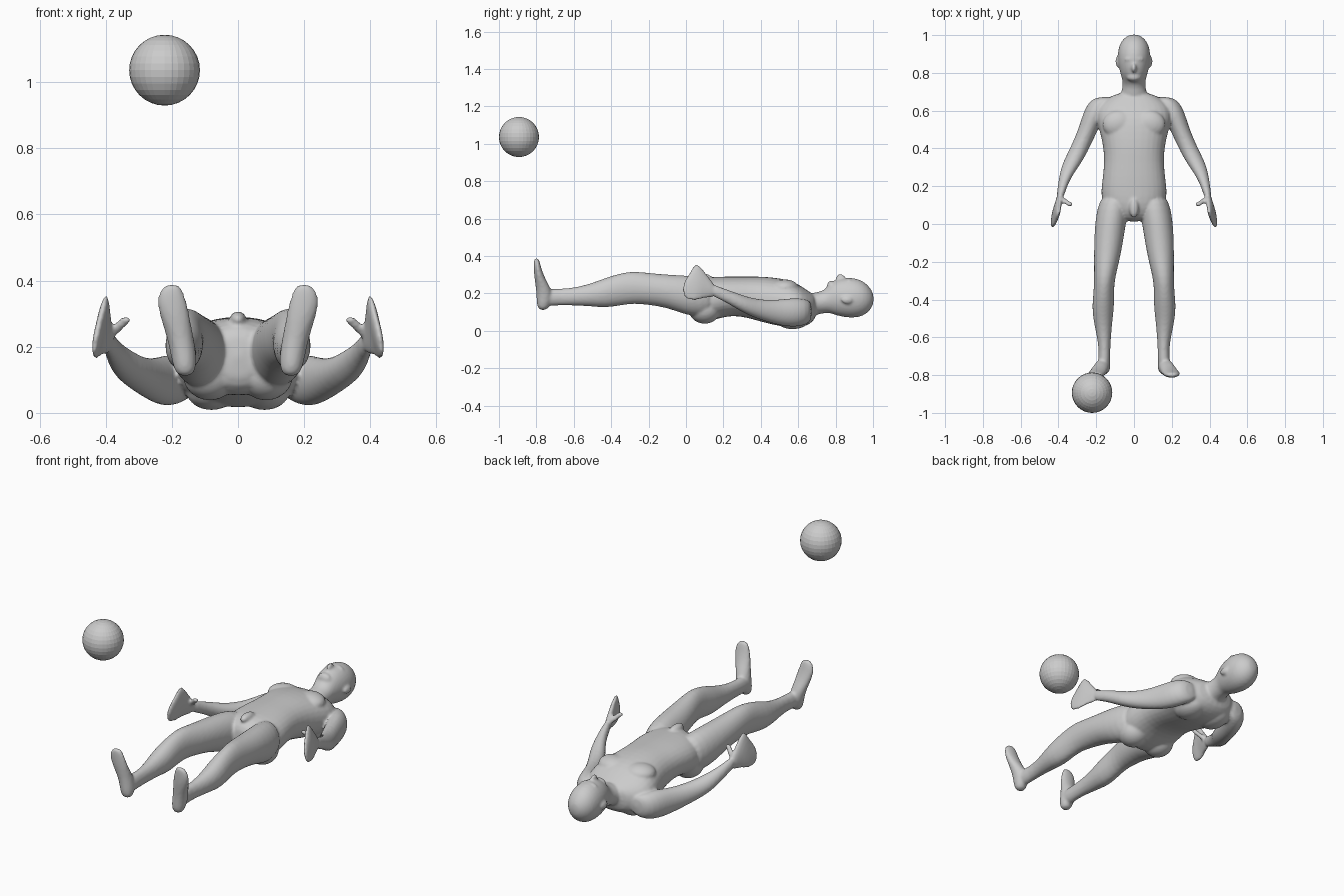
import bpy, bmesh, math
from mathutils import Matrix, Vector

grey = bpy.data.materials.new("plain grey")
grey.diffuse_color = (0.6, 0.6, 0.6, 1)
SIDES = 16


def loft(bm, rings, axis="y", side=1, power=1.0):
    """Closed tube through rings of (position on axis, centre 1, centre 2, radius 1, radius 2, tilt)."""
    loops = []
    for p, c1, c2, r1, r2, *tilt in rings:
        t = tilt[0] if tilt else 0
        loop = []
        for i in range(SIDES):
            a = 2 * math.pi * i / SIDES
            ca, sa = math.cos(a), math.sin(a)
            u = r1 * math.copysign(abs(ca) ** power, ca)
            v = r2 * math.copysign(abs(sa) ** power, sa)
            x = c1 + u * math.cos(t) - v * math.sin(t)
            w = c2 + u * math.sin(t) + v * math.cos(t)
            co = (x * side, p, w) if axis == "y" else (x * side, w, p)
            loop.append(bm.verts.new(co))
        loops.append(loop)
    for a, b in zip(loops, loops[1:]):
        for i in range(SIDES):
            j = (i + 1) % SIDES
            bm.faces.new((a[i], a[j], b[j], b[i]))
    bm.faces.new(loops[0])
    bm.faces.new(loops[-1])


def blob(bm, centre, radii, turn=0):
    """Ellipsoid, turned about z."""
    m = Matrix.Translation(centre) @ Matrix.Rotation(turn, 4, "Z") @ Matrix.Diagonal((*radii, 1))
    bmesh.ops.create_uvsphere(bm, u_segments=16, v_segments=10, radius=1, matrix=m)


def finish(name, bm, smooth):
    bmesh.ops.recalc_face_normals(bm, faces=bm.faces)
    mesh = bpy.data.meshes.new(name)
    bm.to_mesh(mesh)
    bm.free()
    mesh.materials.append(grey)
    for p in mesh.polygons:
        p.use_smooth = smooth
    ob = bpy.data.objects.new(name, mesh)
    bpy.context.collection.objects.link(ob)
    return ob


bm = bmesh.new()

# Torso, from crotch to collar
loft(bm, [
    (0.01, 0, 0.17, 0.05, 0.07), (0.05, 0, 0.165, 0.12, 0.11),
    (0.11, 0, 0.168, 0.175, 0.122), (0.18, 0, 0.178, 0.178, 0.113),
    (0.25, 0, 0.187, 0.168, 0.106), (0.33, 0, 0.18, 0.16, 0.112),
    (0.41, 0, 0.168, 0.165, 0.125), (0.49, 0, 0.155, 0.185, 0.13),
    (0.56, 0, 0.142, 0.205, 0.13), (0.62, 0, 0.128, 0.2, 0.112),
    (0.665, 0, 0.12, 0.15, 0.085), (0.70, 0, 0.13, 0.075, 0.06),
], power=0.88)

# Neck and head
loft(bm, [
    (0.64, 0, 0.13, 0.09, 0.07), (0.70, 0, 0.147, 0.066, 0.06),
    (0.74, 0, 0.155, 0.06, 0.062), (0.77, 0, 0.175, 0.064, 0.08),
    (0.80, 0, 0.178, 0.075, 0.097), (0.85, 0, 0.178, 0.086, 0.108),
    (0.90, 0, 0.176, 0.089, 0.11), (0.95, 0, 0.173, 0.08, 0.095),
    (0.985, 0, 0.17, 0.054, 0.062), (1.004, 0, 0.17, 0.022, 0.025),
])
blob(bm, (0, 0.778, 0.235), (0.042, 0.026, 0.034))     # chin
blob(bm, (0, 0.826, 0.282), (0.013, 0.026, 0.022))     # nose
blob(bm, (0, 0.872, 0.262), (0.055, 0.014, 0.022))     # brow
blob(bm, (0, 0.085, 0.283), (0.026, 0.055, 0.024))     # groin

for s in (1, -1):
    blob(bm, (s * 0.088, 0.86, 0.165), (0.01, 0.03, 0.02))              # ear
    blob(bm, (s * 0.085, 0.53, 0.23), (0.085, 0.075, 0.045), s * -0.2)  # chest
    blob(bm, (s * 0.085, 0.10, 0.115), (0.085, 0.09, 0.078))            # buttock
    blob(bm, (s * 0.08, 0.57, 0.068), (0.08, 0.10, 0.06))               # shoulder blade

    # Leg
    loft(bm, [
        (0.16, 0.1, 0.18, 0.07, 0.09), (0.08, 0.112, 0.18, 0.085, 0.11),
        (0.0, 0.125, 0.19, 0.083, 0.108), (-0.1, 0.135, 0.212, 0.078, 0.09),
        (-0.2, 0.145, 0.224, 0.068, 0.087), (-0.28, 0.155, 0.233, 0.057, 0.088),
        (-0.35, 0.16, 0.222, 0.054, 0.088), (-0.43, 0.163, 0.203, 0.06, 0.082),
        (-0.5, 0.165, 0.193, 0.053, 0.064), (-0.58, 0.16, 0.184, 0.04, 0.05),
        (-0.67, 0.155, 0.18, 0.029, 0.044), (-0.75, 0.16, 0.178, 0.035, 0.048),
        (-0.78, 0.16, 0.175, 0.025, 0.035),
    ], side=s)

    # Foot, toes up
    loft(bm, [
        (0.11, 0.16, -0.765, 0.018, 0.016), (0.13, 0.16, -0.763, 0.035, 0.035),
        (0.18, 0.165, -0.755, 0.04, 0.045), (0.23, 0.175, -0.763, 0.041, 0.04),
        (0.28, 0.188, -0.782, 0.045, 0.029), (0.33, 0.2, -0.793, 0.047, 0.021),
        (0.37, 0.202, -0.798, 0.037, 0.016), (0.39, 0.198, -0.8, 0.018, 0.01),
    ], axis="z", side=s)

    # Arm
    loft(bm, [
        (0.675, 0.15, 0.105, 0.05, 0.05), (0.64, 0.185, 0.1, 0.062, 0.072),
        (0.58, 0.21, 0.098, 0.062, 0.08), (0.52, 0.235, 0.097, 0.055, 0.073),
        (0.45, 0.265, 0.103, 0.052, 0.062), (0.38, 0.298, 0.117, 0.052, 0.053),
        (0.32, 0.33, 0.137, 0.05, 0.048), (0.26, 0.36, 0.165, 0.036, 0.042),
        (0.19, 0.382, 0.198, 0.023, 0.033), (0.13, 0.393, 0.222, 0.02, 0.036),
    ], side=s)

    # Hand, flat and turned on edge
    loft(bm, [
        (0.16, 0.388, 0.21, 0.018, 0.03), (0.12, 0.398, 0.232, 0.018, 0.055, 0.1),
        (0.08, 0.408, 0.258, 0.018, 0.09, 0.14), (0.05, 0.414, 0.265, 0.016, 0.108, 0.16),
        (0.02, 0.422, 0.235, 0.014, 0.075, 0.16), (-0.02, 0.432, 0.22, 0.01, 0.035, 0.16),
    ], side=s)

    # Thumb, reaching inward
    for t in range(5):
        f = t / 4
        blob(bm, (s * (0.388 - 0.048 * f), 0.135 - 0.03 * f, 0.235 + 0.045 * f),
             (0.018, 0.014 - 0.002 * f, 0.014 - 0.002 * f))

# Fuse the overlapping parts into one skin
body = finish("body", bm, True)
sub = body.modifiers.new("round", "SUBSURF")
sub.levels = sub.render_levels = 1
remesh = body.modifiers.new("fuse", "REMESH")
remesh.mode = "VOXEL"
remesh.voxel_size = 0.0075
remesh.use_smooth_shade = True
soft = body.modifiers.new("soften", "SMOOTH")
soft.factor = 0.5
soft.iterations = 4

# Floating ball, faceted
bm = bmesh.new()
bmesh.ops.create_uvsphere(bm, u_segments=32, v_segments=16, radius=0.107,
                          matrix=Matrix.Translation((-0.222, -0.893, 1.036)))
finish("ball", bm, False)
